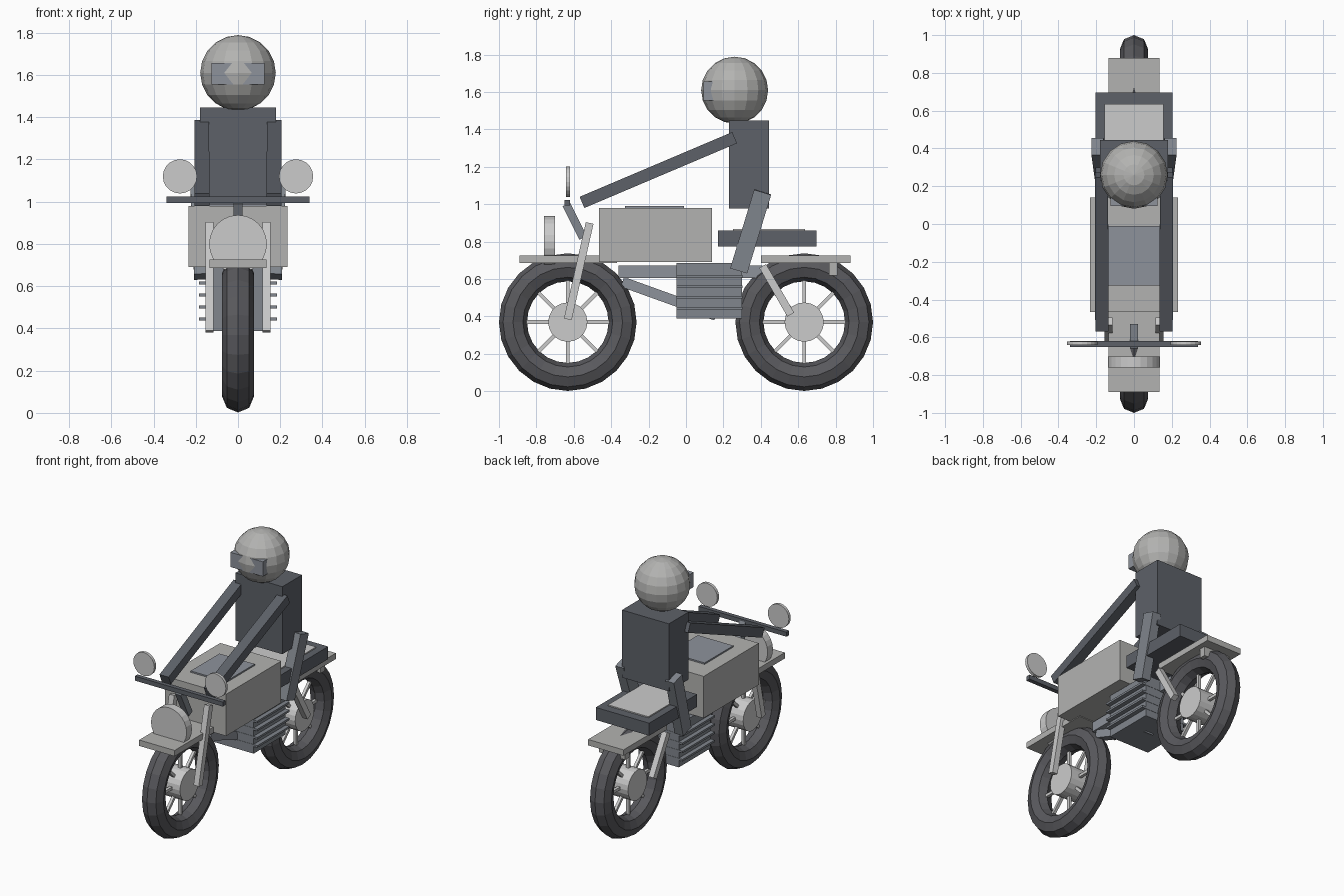
import bpy, math
from mathutils import Matrix, Vector

if "Cube" in bpy.data.objects:
    bpy.data.objects.remove(bpy.data.objects["Cube"])

# shades
PALETTE = {
    "rubber": (0.10, 0.10, 0.11),
    "dark": (0.11, 0.12, 0.14),
    "steel": (0.22, 0.24, 0.27),
    "slate": (0.27, 0.29, 0.33),
    "paint": (0.45, 0.45, 0.44),
    "chrome": (0.60, 0.60, 0.62),
    "glass": (0.68, 0.69, 0.71),
}
MATS = {}
for key, rgb in PALETTE.items():
    MATS[key] = bpy.data.materials.new(key)
    MATS[key].diffuse_color = (*rgb, 1)


def finish(name, shade, matrix):
    ob = bpy.context.object
    ob.name = ob.data.name = name
    ob.data.transform(matrix)
    ob.data.materials.append(MATS[shade])
    return ob


def box(name, shade, x, y, z):
    """Box from (min, max) ranges."""
    size = [b - a for a, b in (x, y, z)]
    mid = Vector([(a + b) / 2 for a, b in (x, y, z)])
    bpy.ops.mesh.primitive_cube_add(size=1)
    return finish(name, shade, Matrix.Translation(mid) @ Matrix.Diagonal((*size, 1)))


def beam(name, shade, p, q, width, depth):
    """Box whose long axis runs from p to q, width kept sideways."""
    p, q = Vector(p), Vector(q)
    z = (q - p).normalized()
    y = z.cross(Vector((1, 0, 0))).normalized()
    m = Matrix((y.cross(z), y, z)).transposed().to_4x4()
    m.translation = (p + q) / 2
    bpy.ops.mesh.primitive_cube_add(size=1)
    return finish(name, shade, m @ Matrix.Diagonal((width, depth, (q - p).length, 1)))


def disc(name, shade, centre, radius, depth, axis, sides=20):
    bpy.ops.mesh.primitive_cylinder_add(vertices=sides, radius=radius, depth=depth)
    turn = {'x': Matrix.Rotation(math.pi / 2, 4, 'Y'),
            'y': Matrix.Rotation(math.pi / 2, 4, 'X'),
            'z': Matrix.Identity(4)}[axis]
    return finish(name, shade, Matrix.Translation(centre) @ turn)


def mirror(ob):
    mod = ob.modifiers.new("mirror", 'MIRROR')
    mod.use_axis = (True, False, False)
    return ob


# wheels: tyre, hub and eight spokes
WZ = 0.370
for side, wy in (("front", -0.632), ("rear", 0.632)):
    bpy.ops.mesh.primitive_torus_add(major_segments=24, minor_segments=8,
                                     major_radius=0.293, minor_radius=0.075)
    finish(side + "_tyre", "rubber",
           Matrix.Translation((0, wy, WZ)) @ Matrix.Rotation(math.pi / 2, 4, 'Y'))
    disc(side + "_hub", "chrome", (0, wy, WZ), 0.105, 0.14, 'x')
    for i in range(8):
        a = i * math.pi / 4
        d = Vector((0, math.cos(a), math.sin(a)))
        c = Vector((0, wy, WZ))
        beam(f"{side}_spoke_{i + 1}", "chrome", c + d * 0.09, c + d * 0.235, 0.02, 0.02)

# fenders and tail light
box("front_fender", "paint", (-0.136, 0.136), (-0.89, -0.37), (0.685, 0.726))
box("rear_fender", "paint", (-0.136, 0.136), (0.40, 0.88), (0.685, 0.726))
box("tail_light", "paint", (-0.10, 0.10), (0.765, 0.81), (0.62, 0.69))

# fork legs and rear struts
mirror(beam("front_fork", "chrome", (0.135, -0.632, 0.385), (0.135, -0.515, 0.90), 0.04, 0.042))
mirror(beam("rear_strut", "chrome", (0.135, 0.56, 0.41), (0.135, 0.41, 0.67), 0.04, 0.042))

# steering, headlight and mirrors
beam("steering_stem", "steel", (0, -0.55, 0.82), (0, -0.64, 1.0), 0.044, 0.045)
box("handlebar", "dark", (-0.338, 0.338), (-0.65, -0.62), (0.993, 1.024))
disc("headlight", "glass", (0, -0.730, 0.80), 0.137, 0.058, 'y', 24)
mirror(disc("rear_view_mirror", "glass", (0.275, -0.631, 1.12), 0.081, 0.02, 'y', 20))

# tank and its top pad
box("tank", "paint", (-0.234, 0.234), (-0.465, 0.14), (0.69, 0.98))
box("tank_pad", "slate", (-0.136, 0.136), (-0.325, -0.01), (0.975, 0.99))

# frame and engine with cooling fins
box("frame_rail", "slate", (-0.04, 0.04), (-0.36, 0.41), (0.605, 0.672))
beam("down_tube", "slate", (0, -0.34, 0.585), (0, 0.16, 0.405), 0.06, 0.055)
box("engine", "steel", (-0.155, 0.155), (-0.05, 0.30), (0.388, 0.685))
for i in range(4):
    z = 0.445 + i * 0.057
    box(f"cooling_fin_{i + 1}", "steel", (-0.185, 0.185), (-0.052, 0.302), (z - 0.007, z + 0.007))

# seat
box("seat", "dark", (-0.205, 0.205), (0.17, 0.697), (0.773, 0.86))
box("seat_pad", "chrome", (-0.155, 0.155), (0.25, 0.635), (0.855, 0.868))

# rider
box("torso", "dark", (-0.18, 0.18), (0.23, 0.445), (0.978, 1.447))
mirror(beam("arm", "dark", (0.17, -0.556, 1.01), (0.172, 0.26, 1.356), 0.07, 0.065))
mirror(beam("leg", "steel", (0.175, 0.282, 0.645), (0.193, 0.41, 1.065), 0.065, 0.095))
bpy.ops.mesh.primitive_uv_sphere_add(segments=16, ring_count=10, radius=0.179)
finish("helmet", "paint", Matrix.Translation((0, 0.26, 1.61)))
box("visor", "slate", (-0.125, 0.125), (0.094, 0.20), (1.555, 1.657))

for m in bpy.data.materials:
    if m.users and not m.is_grease_pencil:
        m.use_nodes = True
        m.node_tree.nodes["Principled BSDF"].inputs["Base Color"].default_value = m.diffuse_color
